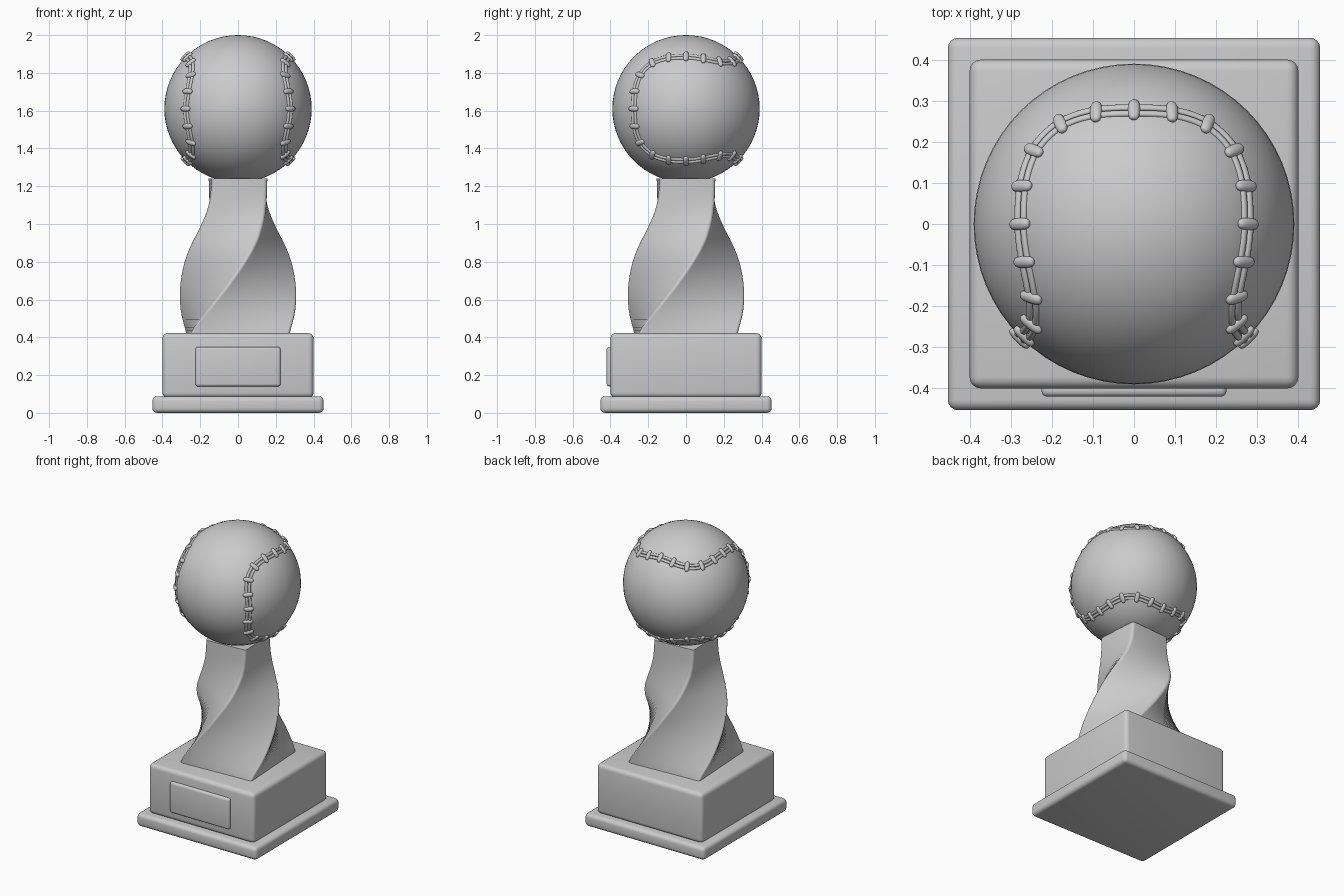
import bpy, bmesh, math
from mathutils import Vector, Matrix

if "Cube" in bpy.data.objects:
    bpy.data.objects.remove(bpy.data.objects["Cube"], do_unlink=True)

grey = bpy.data.materials.new("plain grey")
grey.use_nodes = True
COLOR = (0.6, 0.6, 0.6, 1)
grey.diffuse_color = COLOR
grey.node_tree.nodes["Principled BSDF"].inputs["Base Color"].default_value = COLOR


def finish(bm, name, angle=35):
    """Turn a bmesh into a named, smooth shaded object."""
    bmesh.ops.recalc_face_normals(bm, faces=bm.faces)
    mesh = bpy.data.meshes.new(name)
    bm.to_mesh(mesh)
    bm.free()
    mesh.materials.append(grey)
    obj = bpy.data.objects.new(name, mesh)
    bpy.context.collection.objects.link(obj)
    bpy.ops.object.select_all(action="DESELECT")
    obj.select_set(True)
    bpy.context.view_layer.objects.active = obj
    bpy.ops.object.shade_smooth_by_angle(angle=math.radians(angle))
    return obj


def rounded_box(name, low, high, bevel):
    low, high = Vector(low), Vector(high)
    bm = bmesh.new()
    bmesh.ops.create_cube(bm, size=1)
    bmesh.ops.scale(bm, vec=high - low, verts=bm.verts)
    bmesh.ops.translate(bm, vec=(low + high) / 2, verts=bm.verts)
    bmesh.ops.bevel(bm, geom=bm.edges[:], offset=bevel, segments=4,
                    profile=0.5, affect="EDGES")
    return finish(bm, name, 40)


def bridge(bm, rings, close):
    """Join successive rings of vertices with quads."""
    count = len(rings[0])
    pairs = list(zip(rings, rings[1:])) + ([(rings[-1], rings[0])] if close else [])
    for a, b in pairs:
        for i in range(count):
            j = (i + 1) % count
            bm.faces.new((a[i], a[j], b[j], b[i]))


# Stepped base and front plaque
rounded_box("base_slab", (-0.453, -0.453, 0), (0.453, 0.453, 0.088), 0.025)
rounded_box("base_block", (-0.4, -0.4, 0.08), (0.4, 0.4, 0.422), 0.028)
rounded_box("plaque", (-0.225, -0.42, 0.14), (0.225, -0.38, 0.35), 0.014)

# Twisted column: height, half width, twist in degrees
KEYS = [(0.41, 0.266, 0), (0.65, 0.228, 32), (0.85, 0.2, 59),
        (0.99, 0.168, 78), (1.1, 0.151, 90), (1.242, 0.147, 94)]


def column_at(z):
    for (z0, w0, t0), (z1, w1, t1) in zip(KEYS, KEYS[1:]):
        if z <= z1 + 1e-6:
            f = (z - z0) / (z1 - z0)
            return w0 + f * (w1 - w0), math.radians(t0 + f * (t1 - t0))


def rounded_square(half, radius, steps=5):
    points = []
    for corner in range(4):
        mid = math.radians(45 + 90 * corner)
        centre = Vector((math.cos(mid), math.sin(mid))) * (half - radius) * math.sqrt(2)
        for s in range(steps + 1):
            a = mid + math.radians(90 * s / steps - 45)
            points.append(centre + radius * Vector((math.cos(a), math.sin(a))))
    return points


bm = bmesh.new()
rings = []
LEVELS = 60
for i in range(LEVELS + 1):
    z = KEYS[0][0] + (KEYS[-1][0] - KEYS[0][0]) * i / LEVELS
    # average over a short span so the profile flows
    spans = [column_at(min(max(z + d, KEYS[0][0]), KEYS[-1][0])) for d in (-0.05, -0.025, 0, 0.025, 0.05)]
    half = sum(s[0] for s in spans) / len(spans)
    turn = Matrix.Rotation(sum(s[1] for s in spans) / len(spans), 2)
    rings.append([bm.verts.new((*(turn @ p), z)) for p in rounded_square(half, 0.02)])
bridge(bm, rings, False)
bm.faces.new(rings[0])
bm.faces.new(rings[-1])
finish(bm, "twisted_column", 50)

# Ball
R = 0.39
CENTRE = Vector((0, 0, 1.61))
bm = bmesh.new()
bmesh.ops.create_uvsphere(bm, u_segments=64, v_segments=32, radius=R)
bmesh.ops.translate(bm, vec=CENTRE, verts=bm.verts)
finish(bm, "ball")

# Seam path: four rounded arches, alternating over the back and the front
H = R / math.sqrt(2)
POWER = 2 / 2.75


def arch(count=100):
    for i in range(count):
        a = math.pi * i / count
        u = H * math.copysign(abs(math.cos(a)) ** POWER, math.cos(a))
        v = H * math.sin(a) ** POWER
        yield u, v, math.sqrt(R * R - u * u - v * v)


path = [Vector((u, v, w)) for u, v, w in arch()]
path += [Vector((-w, -v, u)) for u, v, w in arch()]
path += [Vector((-u, v, -w)) for u, v, w in arch()]
path += [Vector((w, -v, -u)) for u, v, w in arch()]


def along(count):
    """Evenly spaced frames on the seam: point, tangent, side and outward normal."""
    loop = path + [path[0]]
    lengths = [0]
    for a, b in zip(loop, loop[1:]):
        lengths.append(lengths[-1] + (b - a).length)
    k = 0
    for i in range(count):
        target = lengths[-1] * i / count
        while lengths[k + 1] < target:
            k += 1
        f = (target - lengths[k]) / (lengths[k + 1] - lengths[k])
        point = loop[k].lerp(loop[k + 1], f)
        normal = point.normalized()
        tangent = (path[(k + 3) % len(path)] - path[k - 2]).normalized()
        side = normal.cross(tangent).normalized()
        yield normal * R, side.cross(normal), side, normal


# Two fine cords running side by side
for name, offset in (("seam_cord_inner", -0.01), ("seam_cord_outer", 0.01)):
    bm = bmesh.new()
    rings = []
    for p, t, s, n in along(200):
        ring = []
        for i in range(8):
            a = math.tau * i / 8
            ring.append(bm.verts.new(CENTRE + p + s * (offset + 0.009 * math.cos(a)) + n * 0.007 * math.sin(a)))
        rings.append(ring)
    bridge(bm, rings, True)
    finish(bm, name, 80)

# Forty stitches across the seam, each a plump capsule
bm = bmesh.new()
for p, t, s, n in along(40):
    made = bmesh.ops.create_uvsphere(bm, u_segments=16, v_segments=10, radius=1)["verts"]
    for v in made:
        x, y, z = v.co
        reach = math.copysign(abs(z) ** 0.8, z)
        girth = math.hypot(x, y) ** -0.35 if math.hypot(x, y) > 0.01 else 1
        v.co = CENTRE + p + n * 0.003 + s * reach * 0.032 + t * x * girth * 0.015 + n * y * girth * 0.012
finish(bm, "stitches", 80)
